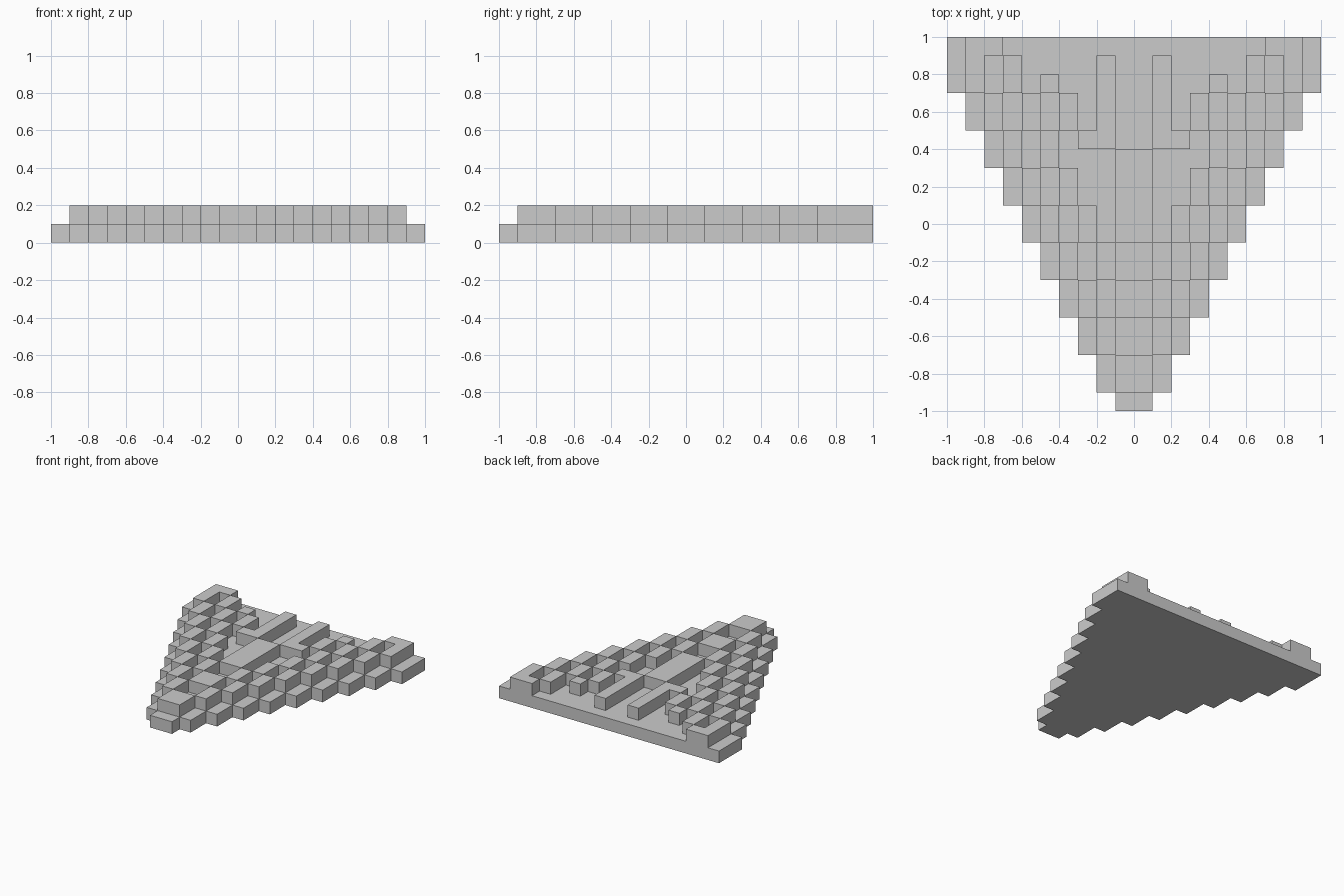
import bpy, bmesh

if "Cube" in bpy.data.objects:
    bpy.data.objects.remove(bpy.data.objects["Cube"])

STEP = 0.1  # tile width and layer thickness


def prism(name, outlines, z0):
    """One object made of flat outlines, each extruded up by one layer."""
    bm = bmesh.new()
    for pts in outlines:
        face = bm.faces.new([bm.verts.new((x, y, z0)) for x, y in pts])
        ext = bmesh.ops.extrude_face_region(bm, geom=[face], use_keep_orig=True)
        verts = [g for g in ext["geom"] if isinstance(g, bmesh.types.BMVert)]
        bmesh.ops.translate(bm, vec=(0, 0, STEP), verts=verts)
    bmesh.ops.recalc_face_normals(bm, faces=bm.faces)
    mesh = bpy.data.meshes.new(name)
    bm.to_mesh(mesh)
    bm.free()
    ob = bpy.data.objects.new(name, mesh)
    bpy.context.collection.objects.link(ob)
    return ob


def rect(x0, x1, y0, y1):
    return [(x0, y0), (x1, y0), (x1, y1), (x0, y1)]


def mirrored(outlines):
    return outlines + [[(-x, y) for x, y in pts] for pts in outlines]


def column_start(i):
    """Front edge of the plate in column i."""
    return -1.1 + 0.2 * i


# Base plate: stepped triangle pointing to the front
stairs = [(STEP, -1.0)]
for i in range(1, 10):
    y = column_start(i)
    stairs += [(i * STEP, y), ((i + 1) * STEP, y)]
stairs.append((1.0, 1.0))
prism("base_plate", [stairs + [(-x, y) for x, y in reversed(stairs)]], 0)

# Chequered raised tiles: number of tiles in each column, some cut short
counts = {1: 2, 2: 2, 3: 3, 4: 3, 5: 2, 6: 2, 7: 1}
cut_back = {(4, 2): 0.8}
tiles = []
for i, n in counts.items():
    for k in range(n):
        y0 = column_start(i) + 0.2 + 0.4 * k
        y1 = cut_back.get((i, k), y0 + 0.2)
        tiles.append(rect(i * STEP, (i + 1) * STEP, y0, y1))
prism("raised_tiles", mirrored(tiles), STEP)

# Middle row: two wide tiles and the long bar
prism("centre_tiles", [rect(-0.1, 0.1, -0.9, -0.7), rect(-0.1, 0.1, -0.5, -0.3)], STEP)
prism("centre_bar", [rect(-0.1, 0.1, -0.1, 0.4)], STEP)

# Hooked bars either side of the centre
hook = [(0.1, 0.4), (0.3, 0.4), (0.3, 0.5), (0.2, 0.5), (0.2, 0.9), (0.1, 0.9)]
prism("hooked_bars", mirrored([hook]), STEP)

# L-shaped blocks in the rear corners
corner = [(0.8, 0.7), (0.9, 0.7), (0.9, 1.0), (0.7, 1.0), (0.7, 0.9), (0.8, 0.9)]
prism("corner_blocks", mirrored([corner]), STEP)
